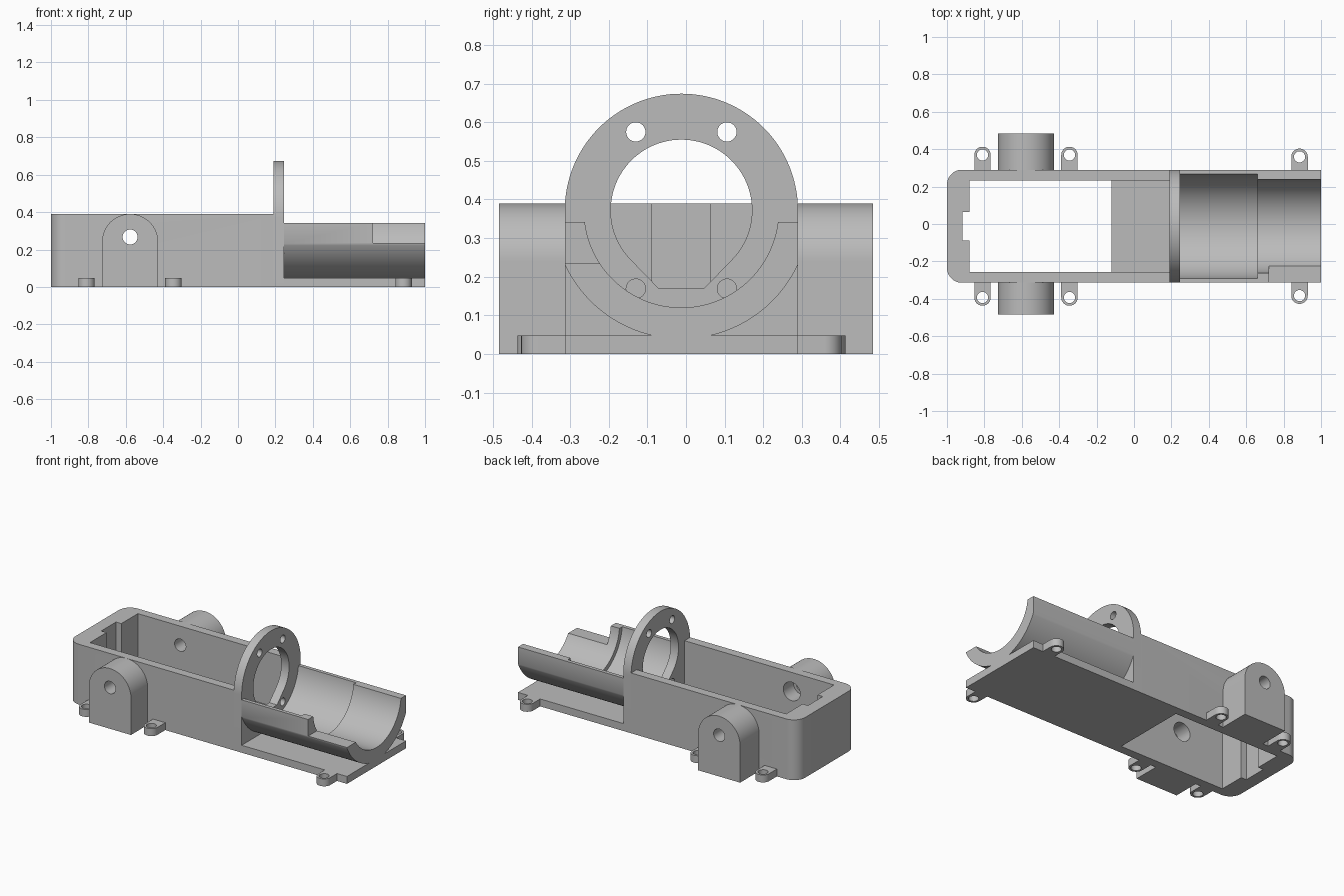
import bpy, bmesh, math

if "Cube" in bpy.data.objects:
    bpy.data.objects.remove(bpy.data.objects["Cube"])

CY = -0.012            # body centre line in y
HALF = 0.302           # half width of body
TOP, BASE = 0.39, 0.048
AXIS_Z = 0.372         # axis of ring and cradle
X0, RING0, RING1 = -1.0, 0.19, 0.246
TRUN_X = -0.577

grey = bpy.data.materials.new("plain grey")
grey.use_nodes = True
COLOUR = (0.5, 0.5, 0.5, 1)
grey.diffuse_color = COLOUR
grey.node_tree.nodes["Principled BSDF"].inputs["Base Color"].default_value = COLOUR


def arc(u, v, r, start, end, steps=48):
    angles = [math.radians(start + (end - start) * i / steps) for i in range(steps + 1)]
    return [(u + r * math.cos(a), v + r * math.sin(a)) for a in angles]


def circle(u, v, r, steps=64):
    return arc(u, v, r, 0, 360, steps)[:-1]


def rect(u0, u1, v0, v1):
    return [(u0, v0), (u1, v0), (u1, v1), (u0, v1)]


def prism(name, axis, outline, t0, t1):
    """Extrude a 2D outline along one axis."""
    place = {"x": lambda u, v, t: (t, u, v),
             "y": lambda u, v, t: (u, t, v),
             "z": lambda u, v, t: (u, v, t)}[axis]
    bm = bmesh.new()
    low = [bm.verts.new(place(u, v, t0)) for u, v in outline]
    high = [bm.verts.new(place(u, v, t1)) for u, v in outline]
    bm.faces.new(low)
    bm.faces.new(high)
    n = len(outline)
    for i in range(n):
        j = (i + 1) % n
        bm.faces.new((low[i], low[j], high[j], high[i]))
    bmesh.ops.recalc_face_normals(bm, faces=bm.faces)
    mesh = bpy.data.meshes.new(name)
    bm.to_mesh(mesh)
    bm.free()
    mesh.materials.append(grey)
    obj = bpy.data.objects.new(name, mesh)
    bpy.context.collection.objects.link(obj)
    return obj


def finish(obj, cutters=()):
    """Cut the part, then smooth its curved faces."""
    bpy.ops.object.select_all(action="DESELECT")
    bpy.context.view_layer.objects.active = obj
    obj.select_set(True)
    for cutter in cutters:
        cutter.hide_render = True
        mod = obj.modifiers.new("cut", "BOOLEAN")
        mod.operation, mod.solver, mod.object = "DIFFERENCE", "EXACT", cutter
        bpy.ops.object.modifier_apply(modifier=mod.name)
    for cutter in cutters:
        bpy.data.objects.remove(cutter)
    bpy.ops.object.shade_smooth_by_angle(angle=math.radians(30))


def pin_hole():
    return prism("pin_cutter", "y", circle(TRUN_X, 0.267, 0.04), -0.6, 0.6)


def counterbore():
    return prism("counterbore_cutter", "y", circle(TRUN_X, 0.267, 0.06), -0.36, -0.2)


# Hollow body with rounded rear corners, open bottom and a floor near the ring
R = 0.08
lo, hi = CY - HALF, CY + HALF
plan = ([(RING0, lo), (RING0, hi)] + arc(X0 + R, hi - R, R, 90, 180, 12)
        + arc(X0 + R, lo + R, R, 180, 270, 12))
body = prism("body", "z", plan, 0, TOP)
inner = rect(-0.88, 0.3, CY - 0.245, CY + 0.245)
finish(body, [
    prism("pocket_cutter", "z", inner, BASE, 0.6),
    prism("opening_cutter", "z", rect(-0.88, -0.12, CY - 0.245, CY + 0.245), -0.1, 0.3),
    prism("notch_cutter", "z", rect(-0.918, -0.8, CY - 0.076, CY + 0.076), -0.1, 0.6),
    pin_hole(), counterbore()])

# Ring bulkhead with a flat-bottomed teardrop bore and four bolt holes
ring = prism("ring_bulkhead", "x",
             [(lo, 0), (hi, 0)] + arc(CY, AXIS_Z, HALF, 0, 180, 64), RING0, RING1)
bore = arc(CY, AXIS_Z, 0.183, -45, 225, 72) + [(CY - 0.06, 0.171), (CY + 0.06, 0.171)]
cuts = [prism("bore_cutter", "x", bore, 0, 0.4)]
for sy in (-1, 1):
    for sz in (-1, 1):
        hole = circle(CY + sy * 0.118, AXIS_Z + sz * 0.203, 0.025, 32)
        cuts.append(prism("bolt_cutter", "x", hole, 0, 0.4))
finish(ring, cuts)

# Base plate under the cradle
finish(prism("base_plate", "z", rect(RING1, 1, lo, hi), 0, BASE))

# Half-round cradle with stepped bore and one lowered side
edge = math.degrees(math.acos(HALF / 0.333))
shell = [(lo, 0.342)] + arc(CY, AXIS_Z, 0.333, 180 + edge, 360 - edge, 64) + [(hi, 0.342)]
cradle = prism("cradle", "x", shell, RING1, 1)
finish(cradle, [
    prism("wide_bore_cutter", "x", circle(CY, AXIS_Z, 0.28, 128), 0.2, 0.66),
    prism("narrow_bore_cutter", "x", circle(CY, AXIS_Z, 0.252, 128), 0.6, 1.1),
    prism("side_cutter", "x", rect(-0.5, CY, 0.235, 0.6), 0.722, 1.1)])

# Side trunnions and screw tabs
for side, s in (("left", 1), ("right", -1)):
    arch = [(TRUN_X - 0.15, 0), (TRUN_X + 0.15, 0)] + arc(TRUN_X, 0.24, 0.15, 0, 180)
    y0, y1 = sorted((CY + s * HALF, s * 0.485))
    trunnion = prism("trunnion_" + side, "y", arch, y0, y1)
    finish(trunnion, [pin_hole()] + ([counterbore()] if s < 0 else []))

    for i, (x, reach) in enumerate(((-0.81, 0.381), (-0.345, 0.381), (0.885, 0.371))):
        yc, r = CY + s * reach, 0.044
        root = CY + s * (HALF - 0.005)
        outline = [(x - s * r, root), (x + s * r, root)] + arc(
            x, yc, r, 0 if s > 0 else 180, 180 if s > 0 else 360, 24)
        tab = prism("screw_tab_%s_%d" % (side, i + 1), "z", outline, 0, BASE)
        finish(tab, [prism("screw_cutter", "z", circle(x, yc, 0.03, 32), -0.1, 0.2)])
